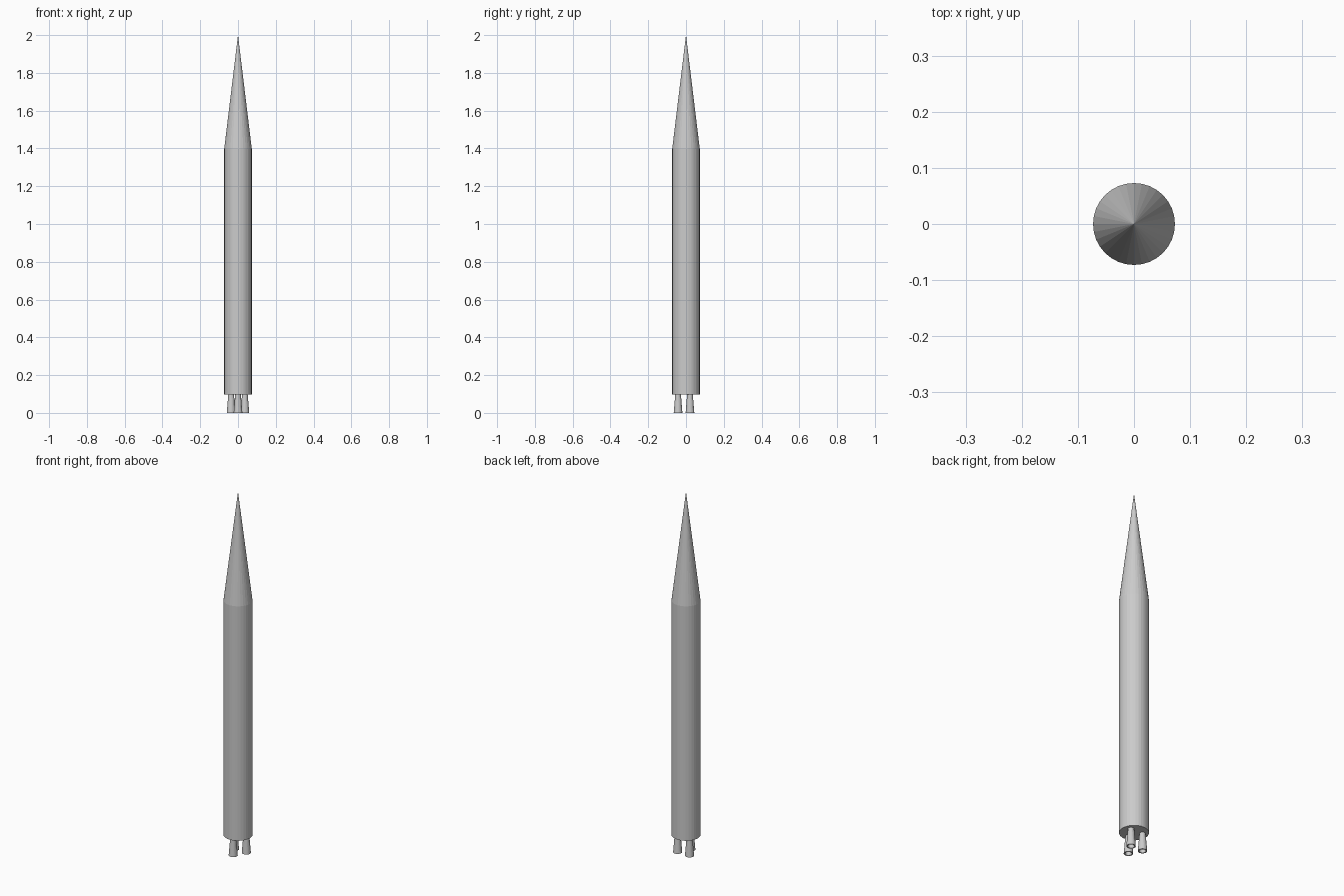
import bpy, bmesh, math

if "Cube" in bpy.data.objects:
    bpy.data.objects.remove(bpy.data.objects["Cube"])

def lathe(name, profile, sides, location=(0, 0, 0), closed=False):
    """Spin an (r, z) profile round the z axis."""
    bm = bmesh.new()
    rings = []
    for r, z in profile:
        if r == 0:
            rings.append([bm.verts.new((0, 0, z))] * sides)
        else:
            rings.append([bm.verts.new((r * math.cos(2 * math.pi * i / sides),
                                        r * math.sin(2 * math.pi * i / sides), z))
                          for i in range(sides)])
    pairs = list(zip(rings, rings[1:]))
    if closed:
        pairs.append((rings[-1], rings[0]))
    for a, b in pairs:
        for i in range(sides):
            j = (i + 1) % sides
            bm.faces.new(list(dict.fromkeys((a[i], a[j], b[j], b[i]))))
    if not closed and profile[0][0] > 0:
        bm.faces.new(rings[0][::-1])
    bmesh.ops.recalc_face_normals(bm, faces=bm.faces)
    mesh = bpy.data.meshes.new(name)
    bm.to_mesh(mesh)
    bm.free()
    obj = bpy.data.objects.new(name, mesh)
    obj.location = location
    bpy.context.collection.objects.link(obj)
    return obj

BASE, SHOULDER, TIP, RADIUS = 0.098, 1.398, 2.0, 0.073

# Cylindrical body with long nose cone, one continuous skin
lathe("rocket_body", [(RADIUS, BASE), (RADIUS, SHOULDER), (0, TIP)], 32)

# Three hollow, flared engine nozzles; one faces the front
nozzle = [(0.015, BASE), (0.023, 0), (0.017, 0), (0.010, BASE - 0.004), (0, BASE - 0.004)]
for n in range(3):
    a = math.radians(-90 + 120 * n)
    lathe(f"engine_nozzle_{n + 1}", nozzle, 32,
          (0.042 * math.cos(a), 0.042 * math.sin(a), 0))
